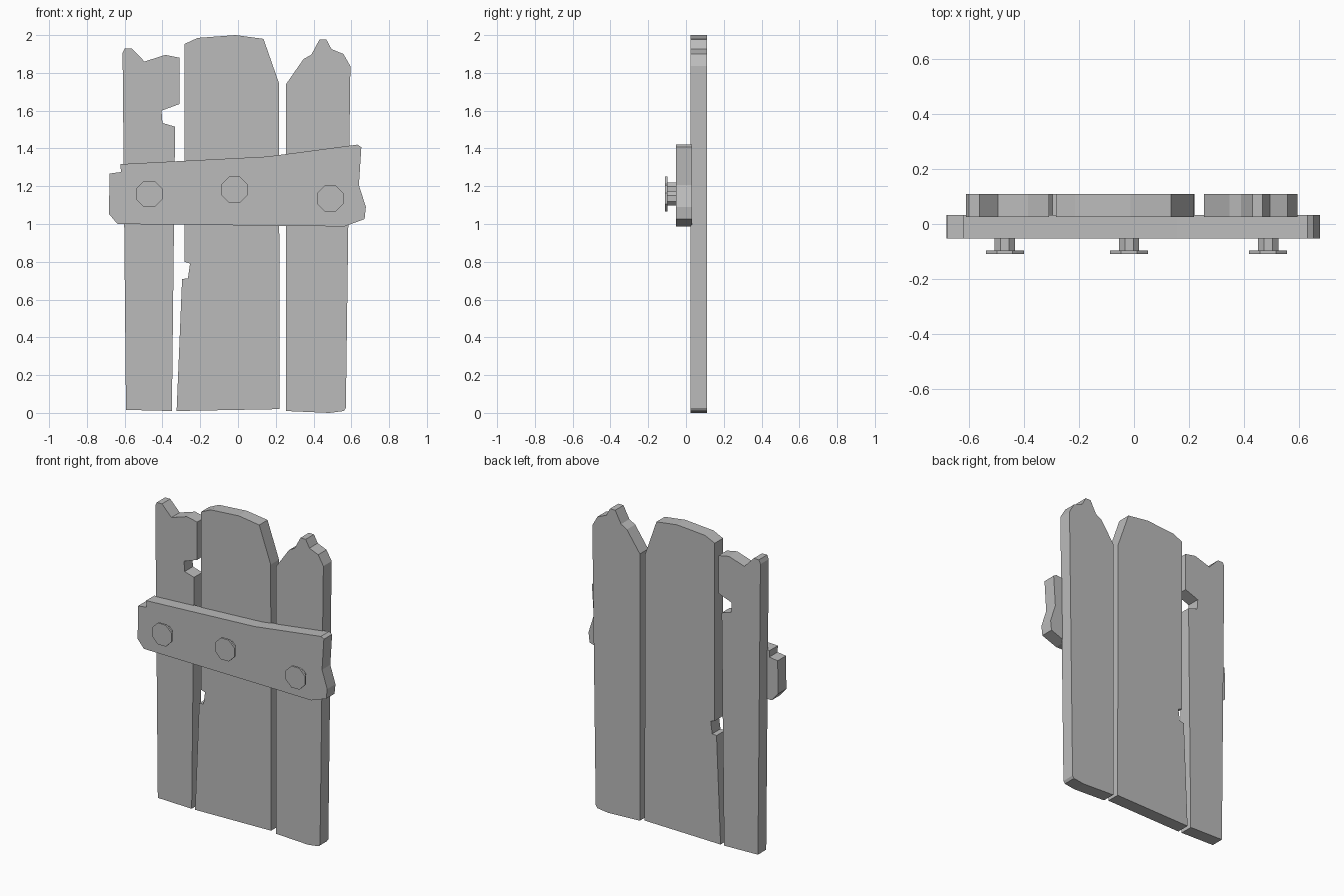
import bpy
import bmesh
from math import radians
from mathutils import Matrix, Vector

cube = bpy.data.objects.get("Cube")
if cube:
    bpy.data.objects.remove(cube, do_unlink=True)

# One plain grey for the whole fence
GREY = (0.5, 0.5, 0.5, 1.0)
grey = bpy.data.materials.new("plain grey")
grey.use_nodes = True
grey.diffuse_color = GREY
grey.node_tree.nodes["Principled BSDF"].inputs["Base Color"].default_value = GREY


def finish(bm, name):
    """Turn a bmesh into a flat-shaded object."""
    bmesh.ops.recalc_face_normals(bm, faces=bm.faces)
    mesh = bpy.data.meshes.new(name)
    bm.to_mesh(mesh)
    bm.free()
    mesh.materials.append(grey)
    obj = bpy.data.objects.new(name, mesh)
    bpy.context.collection.objects.link(obj)
    return obj


def board(name, outline, front, back):
    """Extrude an x-z outline from the front y to the back y."""
    bm = bmesh.new()
    face = bm.faces.new([bm.verts.new((x, front, z)) for x, z in outline])
    result = bmesh.ops.extrude_face_region(bm, geom=[face], use_keep_orig=True)
    moved = [v for v in result["geom"] if isinstance(v, bmesh.types.BMVert)]
    bmesh.ops.translate(bm, verts=moved, vec=Vector((0, back - front, 0)))
    return finish(bm, name)


def nail(name, x, z):
    """Eight-sided shaft with a wide, thin head, pointing to the front."""
    bm = bmesh.new()
    turn = Matrix.Rotation(radians(90), 4, "X") @ Matrix.Rotation(radians(22.5), 4, "Z")
    for radius, front, back in ((0.04, -0.1, -0.04), (0.075, -0.11, -0.097)):
        place = Matrix.Translation((x, (front + back) / 2, z))
        bmesh.ops.create_cone(bm, cap_ends=True, segments=8, radius1=radius,
                              radius2=radius, depth=back - front, matrix=place @ turn)
    return finish(bm, name)


# Upright planks with broken tops and chipped edges
PLANK_FRONT, PLANK_BACK = 0.025, 0.11
planks = {
    "right_plank": [
        (-.593, .016), (-.35, .01), (-.333, 1.515), (-.4, 1.535), (-.405, 1.6),
        (-.31, 1.635), (-.31, 1.88), (-.385, 1.895), (-.495, 1.86),
        (-.563, 1.93), (-.6, 1.93), (-.611, 1.905)],
    "middle_plank": [
        (-.325, .01), (.22, .02), (.217, 1.745), (.135, 1.98), (-.013, 2),
        (-.214, 1.985), (-.283, 1.953), (-.283, .8), (-.254, .79),
        (-.265, .712), (-.296, .709)],
    "left_plank": [
        (.254, .01), (.484, 0), (.56, .01), (.571, .026), (.595, 1.836),
        (.558, 1.9), (.495, 1.926), (.468, 1.976), (.431, 1.976),
        (.389, 1.897), (.347, 1.873), (.254, 1.74)],
}
for plank_name, plank_outline in planks.items():
    board(plank_name, plank_outline, PLANK_FRONT, PLANK_BACK)

# Crossbar over the front of the planks
board("crossbar", [
    (-.638, 1), (.563, .987), (.67, 1.026), (.677, 1.09), (.64, 1.206),
    (.653, 1.407), (.632, 1.42), (.156, 1.357), (-.622, 1.317),
    (-.62, 1.275), (-.68, 1.267), (-.683, 1.053)], -0.053, 0.032)

# One nail through each plank
for nail_name, nail_x, nail_z in (("right_nail", -.47, 1.158),
                                  ("middle_nail", -.018, 1.182),
                                  ("left_nail", .488, 1.135)):
    nail(nail_name, nail_x, nail_z)
